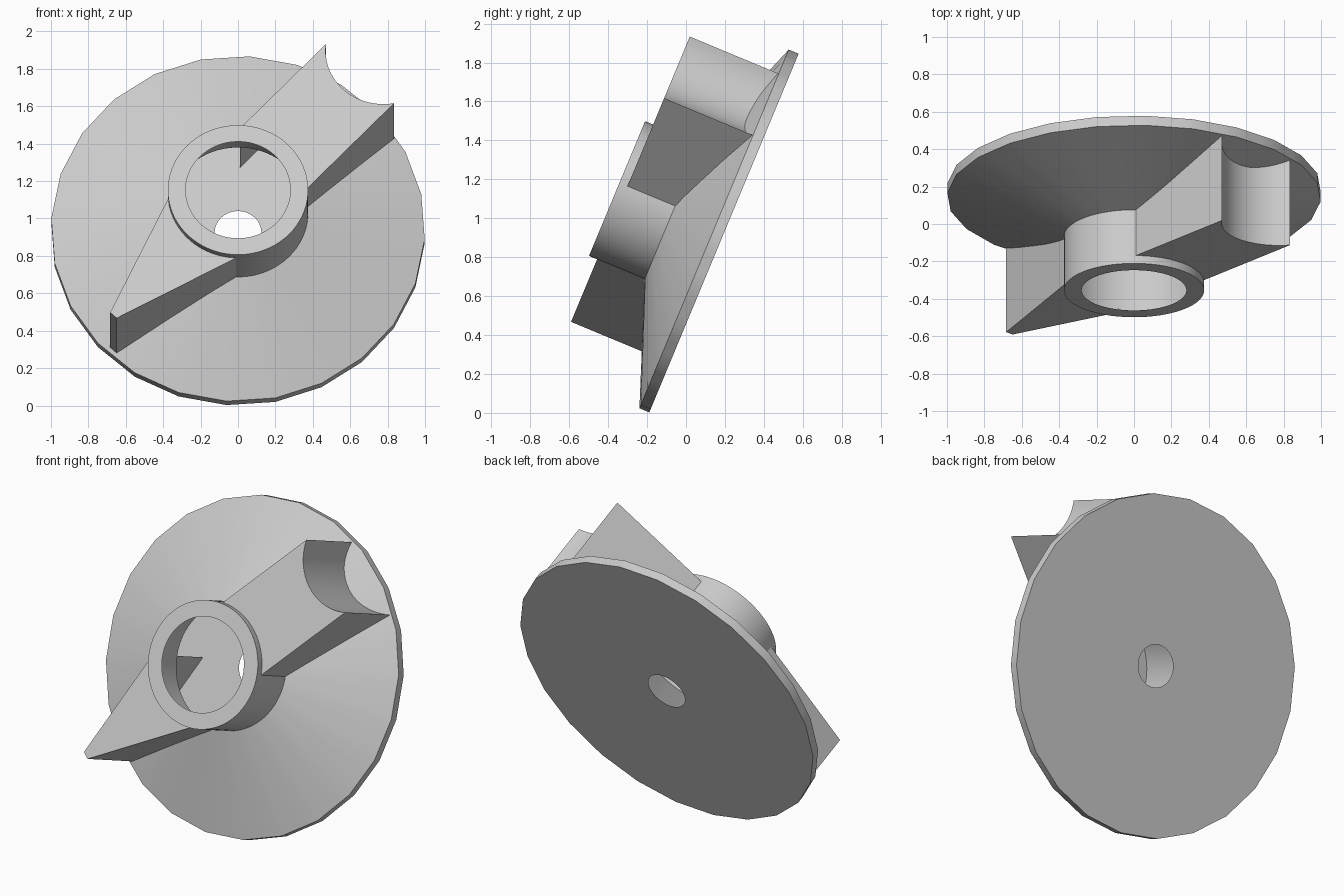
import bpy, bmesh, math
from mathutils import Matrix, Vector

if "Cube" in bpy.data.objects:
    bpy.data.objects.remove(bpy.data.objects["Cube"])

# The whole model is built face-up, then tilted back
TILT = Matrix.Translation((0, 0.195, 0.924)) @ Matrix.Rotation(math.radians(67.4), 4, 'X')
ARM_ANGLE = math.radians(46.7)
HUB_R, ARM_TOP, HALF_W = 0.375, 0.55, 0.25


def finish(name, bm, angle=30):
    bmesh.ops.recalc_face_normals(bm, faces=bm.faces)
    bm.transform(TILT)
    mesh = bpy.data.meshes.new(name)
    bm.to_mesh(mesh)
    bm.free()
    ob = bpy.data.objects.new(name, mesh)
    bpy.context.collection.objects.link(ob)
    bpy.ops.object.select_all(action='DESELECT')
    ob.select_set(True)
    bpy.context.view_layer.objects.active = ob
    bpy.ops.object.shade_smooth_by_angle(angle=math.radians(angle))
    return ob


# Hollow base: back plate, 24-sided rim, cone, hub and open lip
def base():
    sides, n = 24, 72
    step = math.tau / sides
    phase = math.radians(11.5)
    profile = [(0.125, 0, False), (1, 0, True), (1, 0.055, True),
               (HUB_R, 0.285, False), (HUB_R, 0.595, False), (0.28, 0.595, False)]
    bm = bmesh.new()
    rings = []
    for r, h, polygonal in profile:
        ring = []
        for i in range(n):
            a = math.tau * i / n
            k = math.cos(step / 2) / math.cos(a % step - step / 2) if polygonal else 1
            if polygonal and i % 3 == 0:
                k = 1
            ring.append(bm.verts.new((r * k * math.cos(a + phase), r * k * math.sin(a + phase), h)))
        rings.append(ring)
    for a, b in zip(rings, rings[1:]):
        for i in range(n):
            j = (i + 1) % n
            bm.faces.new((a[i], a[j], b[j], b[i]))
    return finish("dial_base", bm)


# Arm shell: top and walls, open where it joins the hub
def arm(name, outer, direction):
    spread = math.asin(HALF_W / HUB_R)
    inner = [(HUB_R * math.cos(t), HUB_R * math.sin(t))
             for t in [spread * (1 - 2 * i / 16) for i in range(17)]]
    rot = Matrix.Rotation(direction, 4, 'Z')
    bm = bmesh.new()
    top = [bm.verts.new(rot @ Vector((x, y, ARM_TOP))) for x, y in inner + outer]
    bm.faces.new(top)
    path = [top[len(inner) - 1]] + top[len(inner):] + [top[0]]
    low = [bm.verts.new((v.co.x, v.co.y, 0.002)) for v in path]
    for i in range(len(path) - 1):
        bm.faces.new((path[i], path[i + 1], low[i + 1], low[i]))
    return finish(name, bm)


base()

# Wide arm with a concave end
R, END = 0.308, 0.952
half = math.asin(HALF_W / R)
centre = END + R * math.cos(half)
notch = [(centre - R * math.cos(t), R * math.sin(t))
         for t in [half * (i / 12 - 1) for i in range(25)]]
arm("notched_arm", notch, ARM_ANGLE)

# Tapered arm with a narrow blunt tip
arm("pointer_arm", [(0.971, -0.024), (0.971, 0.024)], ARM_ANGLE + math.pi)
